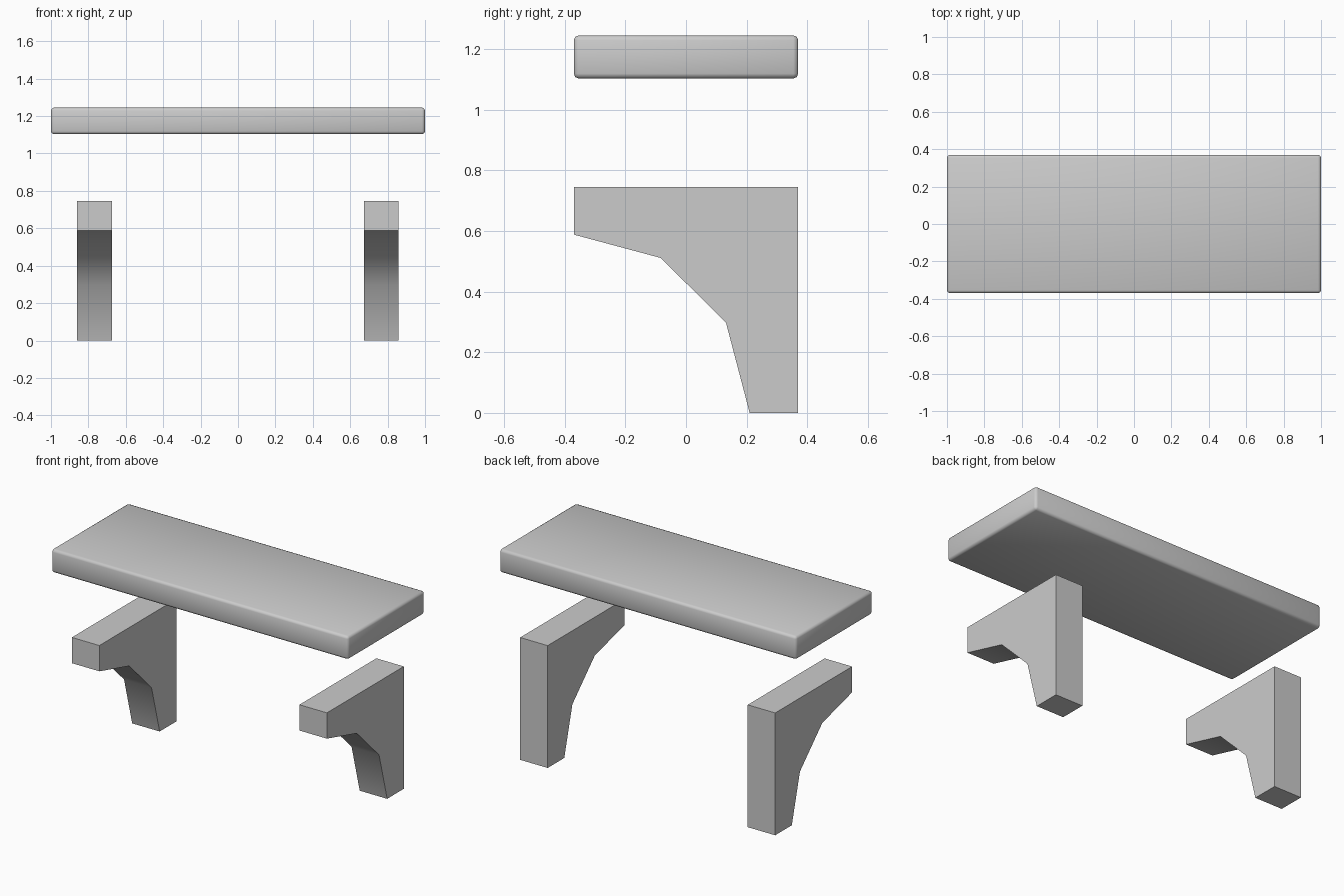
import bpy, bmesh, math

if "Cube" in bpy.data.objects:
    bpy.data.objects.remove(bpy.data.objects["Cube"])


def finish(bm, name, angle):
    bmesh.ops.recalc_face_normals(bm, faces=bm.faces)
    mesh = bpy.data.meshes.new(name)
    bm.to_mesh(mesh)
    bm.free()
    obj = bpy.data.objects.new(name, mesh)
    bpy.context.collection.objects.link(obj)
    bpy.ops.object.select_all(action='DESELECT')
    obj.select_set(True)
    bpy.context.view_layer.objects.active = obj
    bpy.ops.object.shade_smooth_by_angle(angle=math.radians(angle))
    return obj


# Shelf board with softly rounded edges
bm = bmesh.new()
bmesh.ops.create_cube(bm, size=1)
bmesh.ops.scale(bm, vec=(2.0, 0.74, 0.142), verts=bm.verts)
bmesh.ops.translate(bm, vec=(0, 0, 1.174), verts=bm.verts)
bmesh.ops.bevel(bm, geom=bm.edges[:], offset=0.016, segments=2,
                profile=0.5, affect='EDGES')
finish(bm, "shelf_board", 50)

# Bracket side profile (y, z), with a faceted curved underside
PROFILE = [(-0.37, 0.745), (-0.37, 0.588), (-0.083, 0.511),
           (0.132, 0.297), (0.21, 0), (0.37, 0), (0.37, 0.745)]


def bracket(name, x0, x1):
    bm = bmesh.new()
    face = bm.faces.new([bm.verts.new((x0, y, z)) for y, z in PROFILE])
    side = bmesh.ops.extrude_face_region(bm, geom=[face])
    verts = [v for v in side["geom"] if isinstance(v, bmesh.types.BMVert)]
    bmesh.ops.translate(bm, vec=(x1 - x0, 0, 0), verts=verts)
    return finish(bm, name, 40)


# Left and right wall brackets
bracket("left_bracket", -0.86, -0.675)
bracket("right_bracket", 0.673, 0.858)
